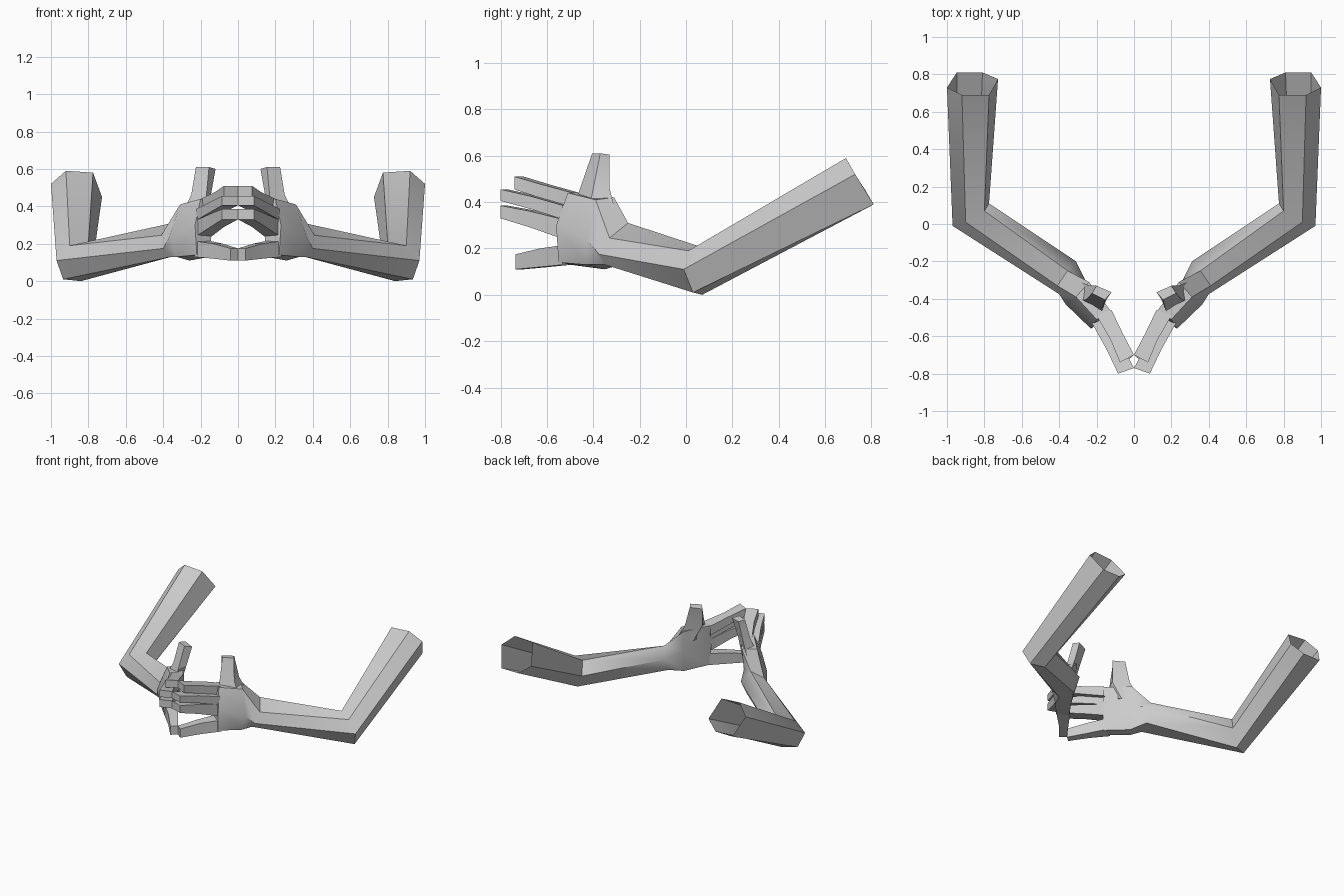
import bpy
import bmesh
import math

cube = bpy.data.objects.get("Cube")
if cube:
    bpy.data.objects.remove(cube, do_unlink=True)

grey = bpy.data.materials.new("plain_grey")
grey.use_nodes = True
colour = (0.6, 0.6, 0.6, 1)
grey.diffuse_color = colour
grey.node_tree.nodes["Principled BSDF"].inputs["Base Color"].default_value = colour


def loft(bm, rings, cap_start=False, cap_end=True):
    """Skin a tube through rings that have equal numbers of points."""
    loops = [[bm.verts.new(p) for p in ring] for ring in rings]
    n = len(loops[0])
    for a, b in zip(loops, loops[1:]):
        for i in range(n):
            j = (i + 1) % n
            bm.faces.new((a[i], a[j], b[j], b[i]))
    if cap_start:
        bm.faces.new(loops[0][::-1])
    if cap_end:
        bm.faces.new(loops[-1])


def section(outer, inner, low, high):
    """Rectangular finger section from its outer and inner sides."""
    return [(*outer, high), (*inner, high), (*inner, low), (*outer, low)]


def finish(name, bm):
    bmesh.ops.recalc_face_normals(bm, faces=bm.faces)
    mesh = bpy.data.meshes.new(name)
    bm.to_mesh(mesh)
    bm.free()
    mesh.materials.append(grey)
    obj = bpy.data.objects.new(name, mesh)
    bpy.context.collection.objects.link(obj)
    bpy.ops.object.select_all(action="DESELECT")
    obj.select_set(True)
    bpy.context.view_layer.objects.active = obj
    bpy.ops.object.shade_smooth_by_angle(angle=math.radians(35))
    mirror = obj.modifiers.new("Mirror", "MIRROR")
    mirror.use_mirror_merge = False


# Arm and palm: shoulder opening, elbow, wrist, mid palm, knuckles.
# Each ring runs top outer, top inner, inner, bottom inner, bottom outer, outer.
shoulder = [(.92, .69, .59), (.775, .69, .58), (.727, .775, .45),
            (.81, .81, .39), (.947, .81, .39), (1, .73, .52)]
elbow = [(.9, .01, .19), (.8, .07, .205), (.775, .11, .11),
         (.84, .07, 0), (.935, .03, .01), (.97, -.01, .11)]
wrist = [(.41, -.33, .245), (.355, -.25, .31), (.31, -.2, .24),
         (.32, -.25, .14), (.36, -.35, .13), (.4, -.375, .175)]
palm = [(.31, -.39, .41), (.24, -.31, .42), (.25, -.32, .27),
        (.26, -.35, .11), (.33, -.43, .13), (.365, -.43, .24)]
knuckles = [(.2, -.51, .44), (.12, -.47, .44), (.14, -.49, .3),
            (.15, -.5, .13), (.22, -.55, .14), (.23, -.56, .3)]
bm = bmesh.new()
loft(bm, [shoulder, elbow, wrist, palm, knuckles])
finish("arms", bm)

# Fingers: base, bend and tip
bm = bmesh.new()
upper = [((.2, -.49), (.12, -.46), .37, .44),
         ((.125, -.62), (.06, -.585), .415, .475),
         ((.075, -.74), (0, -.7), .455, .51)]
loft(bm, [section(*s) for s in upper])
path = [((.225, -.53), (.14, -.49)), ((.147, -.67), (.075, -.63)),
        ((.085, -.8), (0, -.77))]
for heights in ([(.325, .385), (.37, .425), (.405, .455)],
                [(.24, .325), (.29, .36), (.33, .385)]):
    loft(bm, [section(*p, *h) for p, h in zip(path, heights)])
little = [((.235, -.53), (.15, -.49), .13, .215),
          ((.13, -.63), (.08, -.59), .12, .2),
          ((.04, -.735), (0, -.7), .11, .175)]
loft(bm, [section(*s) for s in little])
finish("fingers", bm)

# Thumb rising from the palm
bm = bmesh.new()
loft(bm, [
    [(.3, -.3, .34), (.2, -.37, .34), (.17, -.49, .36), (.3, -.42, .36)],
    [(.24, -.33, .46), (.145, -.4, .46), (.17, -.46, .45), (.25, -.4, .46)],
    [(.2, -.33, .605), (.12, -.365, .6), (.155, -.405, .61), (.225, -.37, .61)],
], cap_start=True)
finish("thumbs", bm)
